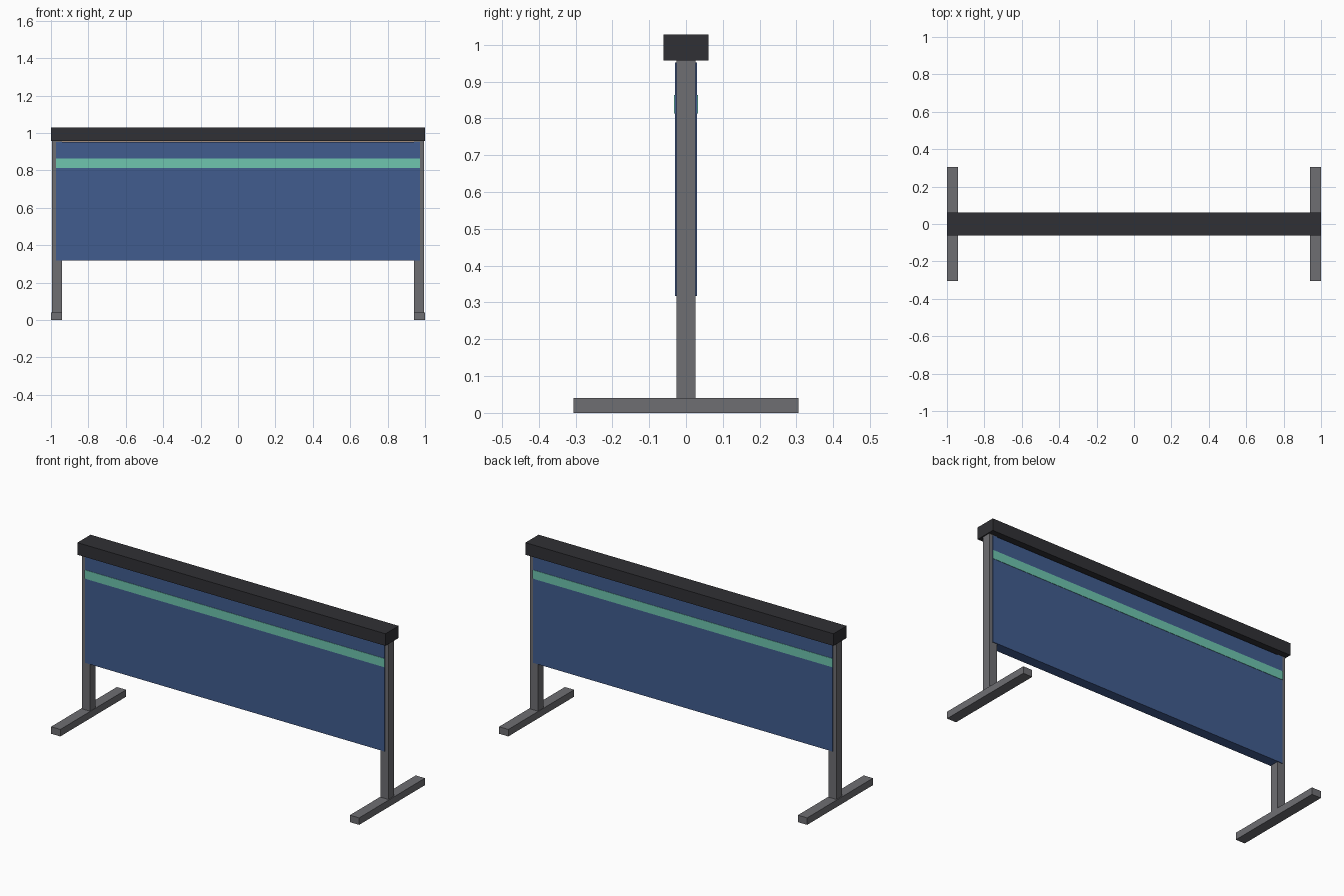
import bpy

if "Cube" in bpy.data.objects:
    bpy.data.objects.remove(bpy.data.objects["Cube"])


def material(name, rgb):
    m = bpy.data.materials.new(name)
    m.diffuse_color = (*rgb, 1)
    m.use_nodes = True
    m.node_tree.nodes["Principled BSDF"].inputs["Base Color"].default_value = m.diffuse_color
    return m


def box(name, x, y, z, mat):
    """Box from (min, max) ranges on each axis."""
    bpy.ops.mesh.primitive_cube_add(size=1)
    ob = bpy.context.object
    ob.name = name
    ob.location = [(a + b) / 2 for a, b in (x, y, z)]
    ob.scale = [b - a for a, b in (x, y, z)]
    bpy.ops.object.transform_apply(location=True, rotation=False, scale=True)
    ob.data.materials.append(mat)
    return ob


steel = material("steel", (0.156, 0.156, 0.17))
dark = material("dark_rail", (0.03, 0.03, 0.035))
blue = material("blue_panel", (0.053, 0.107, 0.275))
green = material("green_band", (0.156, 0.558, 0.429))
tan = material("tan_core", (0.37, 0.27, 0.2))

# Feet and posts on both ends
for side, s in (("left", -1), ("right", 1)):
    box(side + "_foot", sorted((s * 0.94, s)), (-0.305, 0.305), (0, 0.041), steel)
    box(side + "_post", sorted((s * 0.942, s * 0.994)), (-0.026, 0.026), (0.041, 0.957), steel)

# Top rail
box("top_rail", (-1, 1), (-0.061, 0.061), (0.957, 1.028), dark)

# Crossbar showing in the gap under the rail
box("crossbar", (-0.942, 0.942), (-0.02, 0.02), (0.91, 0.957), tan)

# Hanging panel and the stripe on its front and back
box("panel", (-0.973, 0.973), (-0.03, 0.03), (0.318, 0.951), blue)
for side, s in (("front", -1), ("back", 1)):
    box(side + "_stripe", (-0.973, 0.973), sorted((s * 0.029, s * 0.032)), (0.813, 0.864), green)
